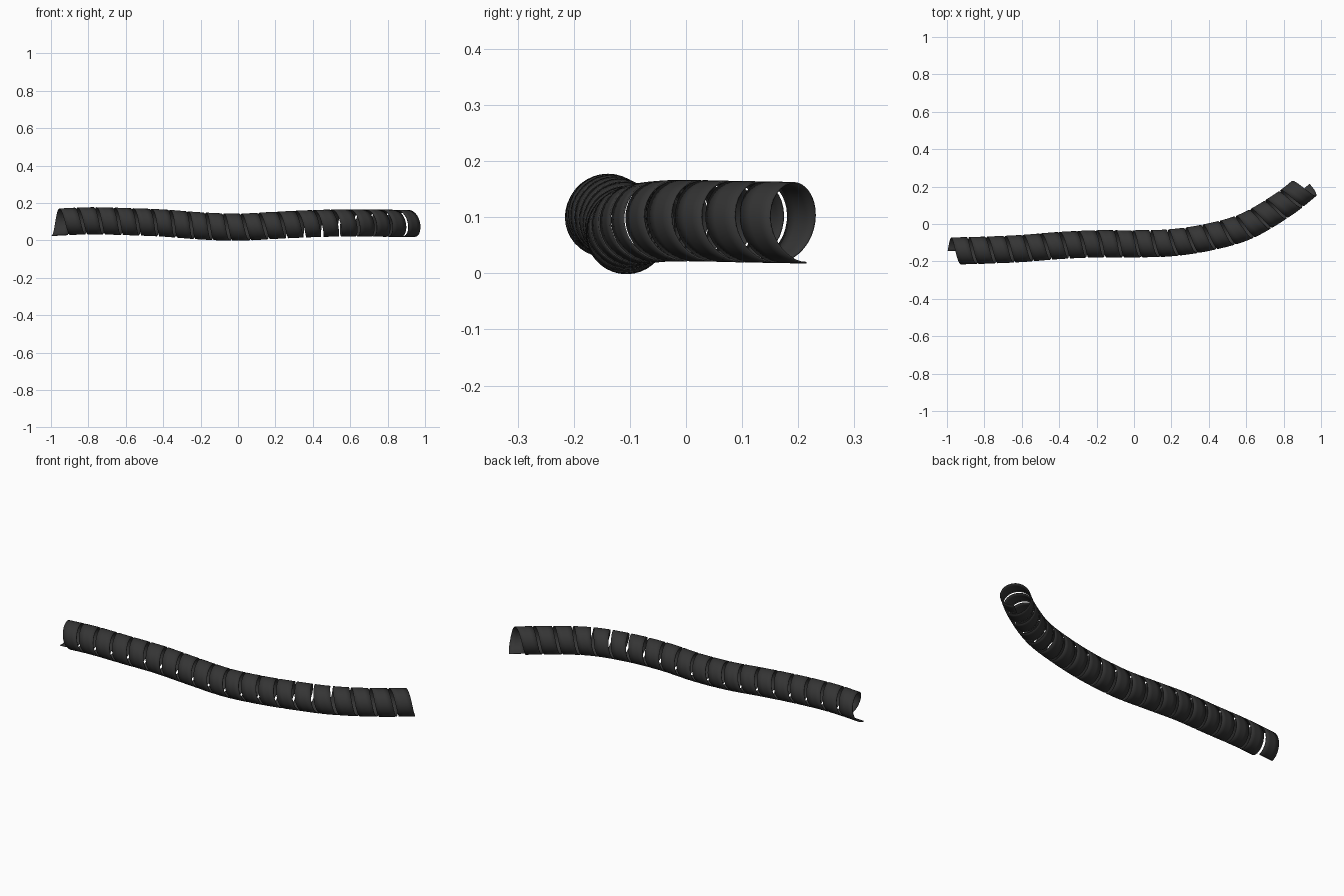
import bpy, bmesh, math
from mathutils import Vector

if "Cube" in bpy.data.objects:
    bpy.data.objects.remove(bpy.data.objects["Cube"])

RADIUS, BAND, TURNS, STEPS, ACROSS = 0.071, 0.083, 20, 36, 3

# centre line of the bent wrap
KNOTS = [Vector(p) for p in (
    (-1.0, -0.145, 0.096), (-0.8, -0.14, 0.105), (-0.6, -0.131, 0.101), (-0.4, -0.115, 0.093),
    (-0.2, -0.106, 0.078), (0.0, -0.106, 0.071), (0.2, -0.100, 0.081), (0.4, -0.070, 0.09),
    (0.6, -0.012, 0.094), (0.8, 0.105, 0.092), (0.94, 0.215, 0.09))]


def spline(points, n=30):
    """Dense Catmull-Rom samples through the points."""
    p = [2 * points[0] - points[1]] + points + [2 * points[-1] - points[-2]]
    out = []
    for i in range(1, len(p) - 2):
        a, b, c, d = p[i - 1:i + 3]
        for k in range(n):
            t = k / n
            out.append(0.5 * (2 * b + (c - a) * t + (2 * a - 5 * b + 4 * c - d) * t * t
                              + (3 * b - a - 3 * c + d) * t ** 3))
    return out + [points[-1].copy()]


path = spline(KNOTS)
dist = [0.0]
for a, b in zip(path, path[1:]):
    dist.append(dist[-1] + (b - a).length)
LENGTH = dist[-1]


def frame(s):
    """Position, sideways and upward directions at arc length s."""
    s = min(max(s, 0.0), LENGTH)
    i = next((k for k in range(len(dist) - 2) if dist[k + 1] >= s), len(dist) - 2)
    pos = path[i].lerp(path[i + 1], (s - dist[i]) / (dist[i + 1] - dist[i]))
    tangent = (path[min(i + 3, len(path) - 1)] - path[max(i - 2, 0)]).normalized()
    side = Vector((0, 0, 1)).cross(tangent).normalized()
    return pos, side, tangent.cross(side)


# flat ribbon wound around the centre line
bm = bmesh.new()
pitch = (LENGTH - BAND) / (TURNS - 0.1)
rows = []
for k in range(TURNS * STEPS + 1):
    turn = k / STEPS
    angle = math.tau * turn - math.pi / 2
    row = []
    for j in range(ACROSS + 1):
        pos, side, up = frame(min(turn * pitch, LENGTH - BAND) + BAND * j / ACROSS)
        row.append(bm.verts.new(pos + RADIUS * (side * math.cos(angle) + up * math.sin(angle))))
    rows.append(row)
for r0, r1 in zip(rows, rows[1:]):
    for j in range(ACROSS):
        bm.faces.new((r0[j], r0[j + 1], r1[j + 1], r1[j]))
bmesh.ops.recalc_face_normals(bm, faces=bm.faces)
mesh = bpy.data.meshes.new("spiral_wrap")
bm.to_mesh(mesh)
bm.free()
wrap = bpy.data.objects.new("spiral_wrap", mesh)
bpy.context.collection.objects.link(wrap)

# thin plastic wall
wall = wrap.modifiers.new("wall", 'SOLIDIFY')
wall.thickness = 0.003
wall.offset = 0

mat = bpy.data.materials.new("black_plastic")
mat.diffuse_color = (0.035, 0.035, 0.035, 1)
mat.use_nodes = True
mat.node_tree.nodes["Principled BSDF"].inputs["Base Color"].default_value = mat.diffuse_color
mesh.materials.append(mat)

bpy.context.view_layer.objects.active = wrap
wrap.select_set(True)
bpy.ops.object.shade_smooth_by_angle(angle=math.radians(40))
